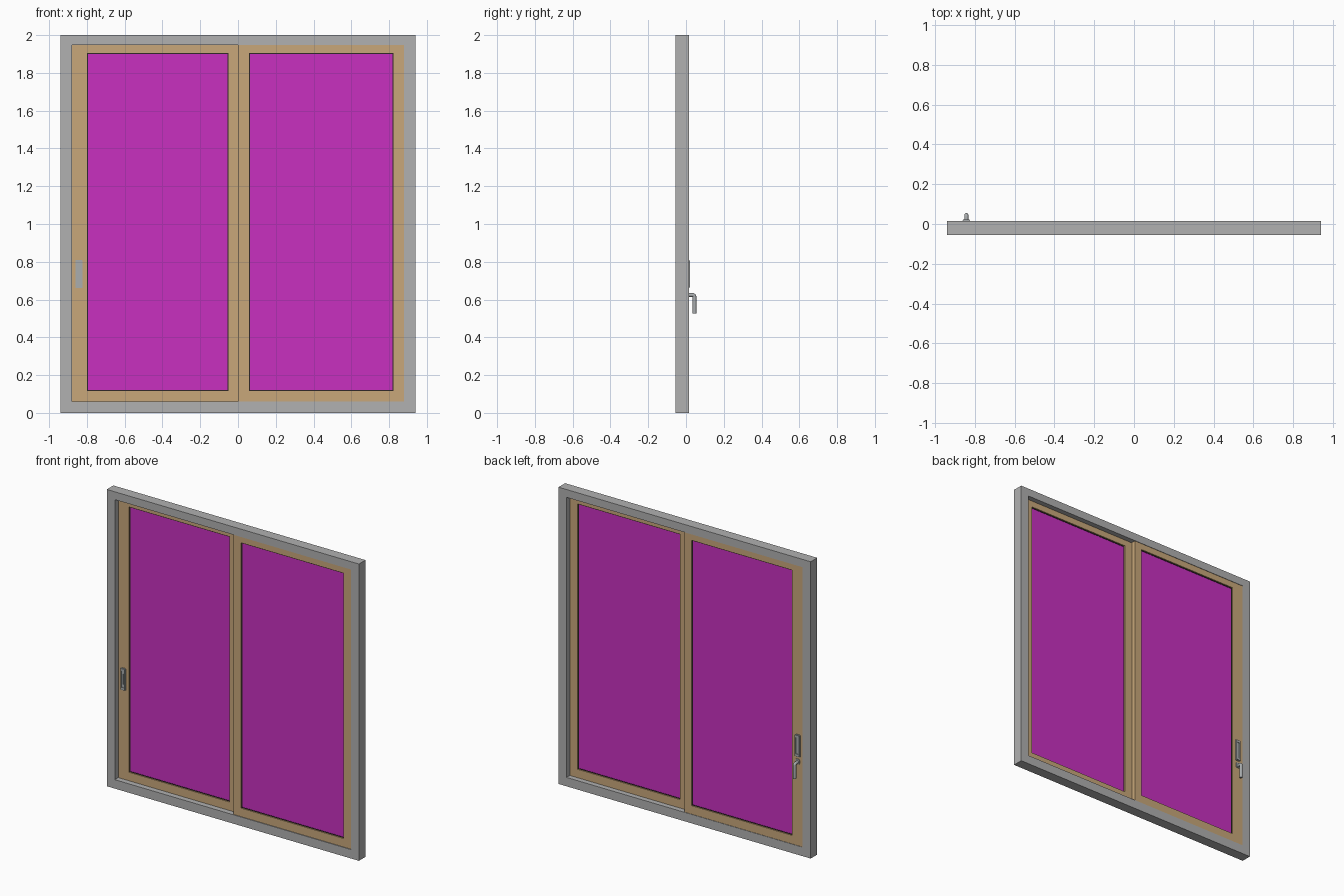
import bpy, bmesh, math
from mathutils import Vector

if "Cube" in bpy.data.objects:
    bpy.data.objects.remove(bpy.data.objects["Cube"])


def material(name, rgb):
    m = bpy.data.materials.new(name)
    m.diffuse_color = (*rgb, 1)
    m.use_nodes = True
    m.node_tree.nodes["Principled BSDF"].inputs["Base Color"].default_value = m.diffuse_color
    return m


GREY = material("frame grey", (0.44, 0.44, 0.44))
WOOD = material("light wood", (0.58, 0.39, 0.195))
GLASS = material("magenta glass", (0.58, 0.03, 0.53))
METAL = material("handle metal", (0.40, 0.42, 0.43))
DARK = material("dark gasket", (0.03, 0.02, 0.02))


def finish(name, bm, mat, smooth=False):
    bmesh.ops.recalc_face_normals(bm, faces=bm.faces)
    me = bpy.data.meshes.new(name)
    bm.to_mesh(me)
    bm.free()
    me.materials.append(mat)
    ob = bpy.data.objects.new(name, me)
    bpy.context.collection.objects.link(ob)
    if smooth:
        bpy.context.view_layer.objects.active = ob
        ob.select_set(True)
        bpy.ops.object.shade_smooth_by_angle(angle=math.radians(35))
        ob.select_set(False)
    return ob


def box(name, x, y, z, mat, bevel=0):
    """Box from (min, max) ranges, optionally with rounded edges along y."""
    bm = bmesh.new()
    bmesh.ops.create_cube(bm, size=1)
    for v in bm.verts:
        v.co = [r[0] if c < 0 else r[1] for c, r in zip(v.co, (x, y, z))]
    if bevel:
        edges = [e for e in bm.edges
                 if abs(e.verts[0].co.y - e.verts[1].co.y) > 1e-5]
        bmesh.ops.bevel(bm, geom=edges, offset=bevel, segments=3, profile=0.5,
                        affect='EDGES')
    return finish(name, bm, mat, bool(bevel))


def ring(name, outer, inner, y, mat):
    """Rectangular frame; outer and inner are (x0, x1, z0, z1)."""
    bm = bmesh.new()
    loops = []
    for (x0, x1, z0, z1), yy in ((outer, y[0]), (outer, y[1]),
                                 (inner, y[1]), (inner, y[0])):
        loops.append([bm.verts.new((px, yy, pz)) for px, pz in
                      ((x0, z0), (x1, z0), (x1, z1), (x0, z1))])
    for k in range(4):
        a, b = loops[k], loops[(k + 1) % 4]
        for i in range(4):
            j = (i + 1) % 4
            bm.faces.new((a[i], a[j], b[j], b[i]))
    return finish(name, bm, mat)


def tube(name, points, radius, mat, sides=12):
    """Round bar swept through points lying in a plane of constant x."""
    bm = bmesh.new()
    pts = [Vector(p) for p in points]
    side = Vector((1, 0, 0))
    rings = []
    for i, p in enumerate(pts):
        t = (pts[min(i + 1, len(pts) - 1)] - pts[max(i - 1, 0)]).normalized()
        up = t.cross(side)
        rings.append([bm.verts.new(p + radius * (
            math.cos(a) * side + math.sin(a) * up))
            for a in (2 * math.pi * k / sides for k in range(sides))])
    for a, b in zip(rings, rings[1:]):
        for k in range(sides):
            j = (k + 1) % sides
            bm.faces.new((a[k], a[j], b[j], b[k]))
    bm.faces.new(rings[0])
    bm.faces.new(rings[-1])
    return finish(name, bm, mat, True)


# Outer frame
ring("outer_frame", (-0.94, 0.94, 0, 2), (-0.88, 0.88, 0.06, 1.947),
     (-0.055, 0.015), GREY)


# Sliding sashes: wooden surround, thin gasket and glass pane
def sash(name, outer, pane, y):
    ring(name + "_sash", outer, pane, y, WOOD)
    x0, x1, z0, z1 = pane
    g = 0.005
    mid = (y[0] + y[1]) / 2
    ring(name + "_gasket", pane, (x0 + g, x1 - g, z0 + g, z1 - g),
         (mid - 0.008, mid + 0.008), DARK)
    box(name + "_glass", (x0 + g, x1 - g), (mid - 0.006, mid + 0.006),
        (z0 + g, z1 - g), GLASS)


sash("left", (-0.88, 0.003, 0.06, 1.947), (-0.80, -0.05, 0.117, 1.905),
     (-0.018, 0.012))
sash("right", (0.0, 0.88, 0.06, 1.947), (0.058, 0.823, 0.117, 1.905),
     (-0.05, -0.02))

# Finger pulls on both sides of the left sash: rim with a sunken floor
HX = -0.842
for name, y0, out in (("front", -0.018, -1), ("back", 0.012, 1)):
    def span(a, b):
        return tuple(sorted((y0 + out * a, y0 + out * b)))
    box(name + "_pull_plate", (HX - 0.019, HX + 0.019), span(0, 0.005),
        (0.66, 0.81), METAL, 0.006)
    ring(name + "_pull_rim", (HX - 0.016, HX + 0.016, 0.664, 0.806),
         (HX - 0.009, HX + 0.009, 0.68, 0.79), span(0.004, 0.010), METAL)
    box(name + "_pull_latch", (HX - 0.003, HX + 0.003), span(0.004, 0.007),
        (0.70, 0.77), METAL)

# Lever handle on the back: rosette, and a bent bar hanging down
box("lever_rosette", (HX - 0.015, HX + 0.015), (0.012, 0.017),
    (0.61, 0.645), METAL, 0.008)
bend = [(HX, 0.036 + 0.009 * math.sin(a), 0.615 + 0.009 * math.cos(a))
        for a in (math.pi / 2 * k / 4 for k in range(5))]
tube("lever_handle", [(HX, 0.012, 0.624)] + bend + [(HX, 0.045, 0.525)],
     0.010, METAL)
